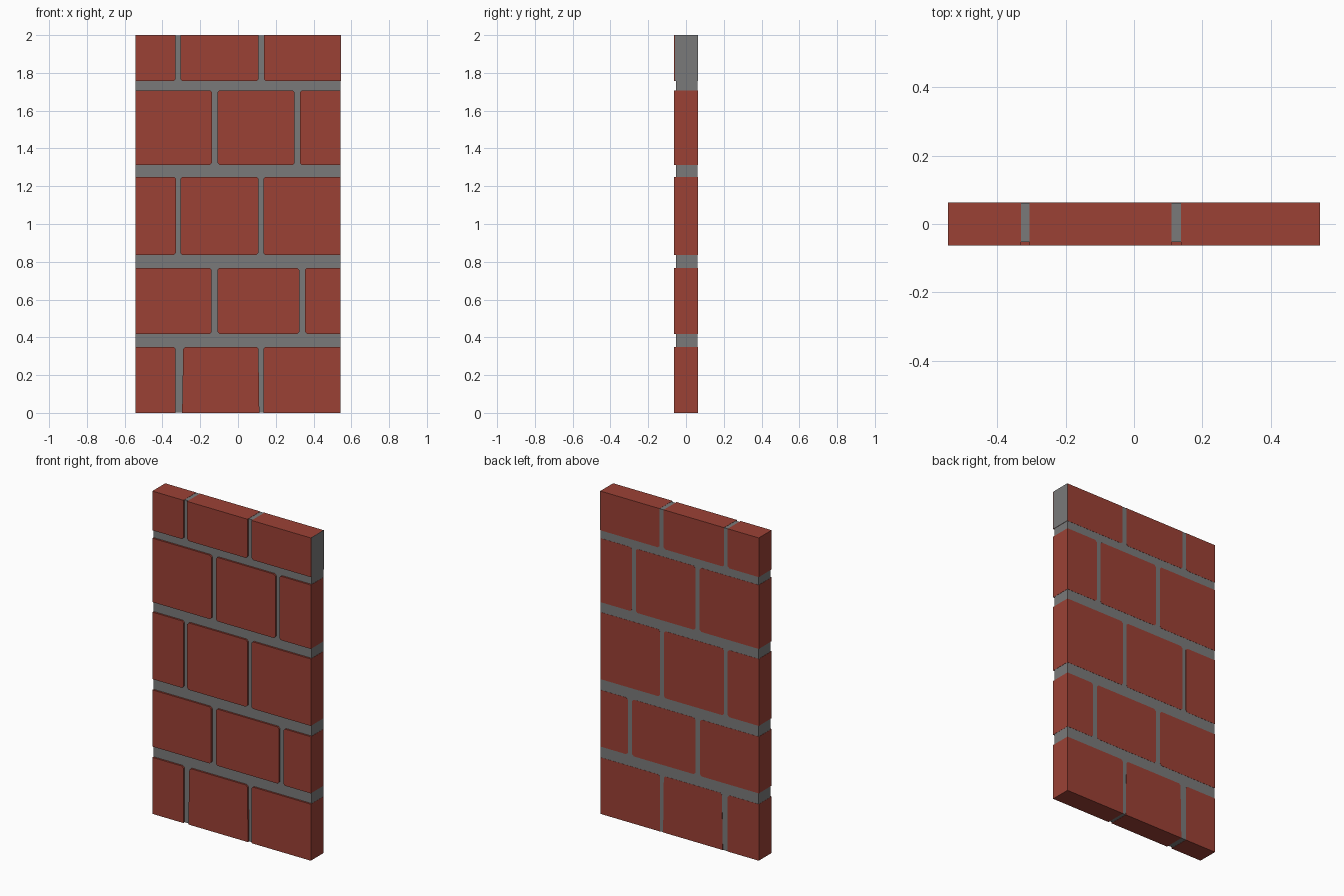
import bpy
import bmesh

if "Cube" in bpy.data.objects:
    bpy.data.objects.remove(bpy.data.objects["Cube"])

LEFT, RIGHT, FRONT, BACK, TOP = -0.543, 0.543, -0.063, 0.063, 2.0
MORTAR_FRONT = -0.052
CHAMFER = 0.011


def material(name, colour):
    m = bpy.data.materials.new(name)
    m.diffuse_color = (*colour, 1)
    m.use_nodes = True
    m.node_tree.nodes["Principled BSDF"].inputs["Base Color"].default_value = m.diffuse_color
    return m


brick_red = material("brick red", (0.33, 0.053, 0.036))
mortar_grey = material("mortar grey", (0.195, 0.195, 0.195))


def prism(name, outline, y0, y1, mat):
    """Extrude an x/z outline from y0 (front) to y1 (back)."""
    bm = bmesh.new()
    face = bm.faces.new([bm.verts.new((x, y0, z)) for x, z in outline])
    ext = bmesh.ops.extrude_face_region(bm, geom=[face])
    for v in ext["geom"]:
        if isinstance(v, bmesh.types.BMVert):
            v.co.y = y1
    bmesh.ops.recalc_face_normals(bm, faces=bm.faces)
    mesh = bpy.data.meshes.new(name)
    bm.to_mesh(mesh)
    bm.free()
    mesh.materials.append(mat)
    obj = bpy.data.objects.new(name, mesh)
    bpy.context.collection.objects.link(obj)
    return obj


def rect(x0, x1, z0, z1):
    return [(x0, z0), (x1, z0), (x1, z1), (x0, z1)]


def brick_outline(x0b, x0t, x1b, x1t, z0, z1):
    """Quad with chamfered corners, left square along the panel's outer edges."""
    corners = [(x0b, z0, 1, 1), (x1b, z0, -1, 1), (x1t, z1, -1, -1), (x0t, z1, 1, -1)]
    points = []
    for i, (x, z, sx, sz) in enumerate(corners):
        if x in (LEFT, RIGHT) or z in (0, TOP):
            points.append((x, z))
            continue
        along_x, along_z = (x + sx * CHAMFER, z), (x, z + sz * CHAMFER)
        points += [along_z, along_x] if i % 2 == 0 else [along_x, along_z]
    return points


# Courses: z range, then each vertical joint as (left edge, right edge)
courses = [
    (0, 0.35, [(-0.33, -0.29), (0.108, 0.135)]),
    (0.417, 0.768, [(-0.14, -0.108), (0.325, 0.355)]),
    (0.835, 1.25, [(-0.329, -0.304), (0.108, 0.135)]),
    (1.312, 1.708, [(-0.138, -0.108), (0.30, 0.327)]),
    (1.757, TOP, [(-0.33, -0.305), (0.109, 0.137)]),
]

# Bricks, with the middle one of the lowest course slightly skewed
for row, (z0, z1, joints) in enumerate(courses):
    edges = [LEFT] + [x for joint in joints for x in joint] + [RIGHT]
    for i in range(3):
        a, b = edges[2 * i], edges[2 * i + 1]
        skew = (-0.006, 0.005) if row == 0 and i == 1 else (0, 0)
        outline = brick_outline(a + skew[0], a, b + skew[1], b, z0, z1)
        prism(f"brick_{row + 1}_{i + 1}", outline, FRONT, BACK, brick_red)

# Mortar core, almost flush with the bricks except on the recessed front
prism("mortar_core", rect(LEFT + 0.001, RIGHT - 0.001, 0.001, TOP - 0.001),
      MORTAR_FRONT, BACK - 0.001, mortar_grey)

# Mortar-coloured end of the top right brick
prism("top_end_face", rect(RIGHT - 0.001, RIGHT + 0.001, 1.757, TOP),
      -0.058, BACK, mortar_grey)
